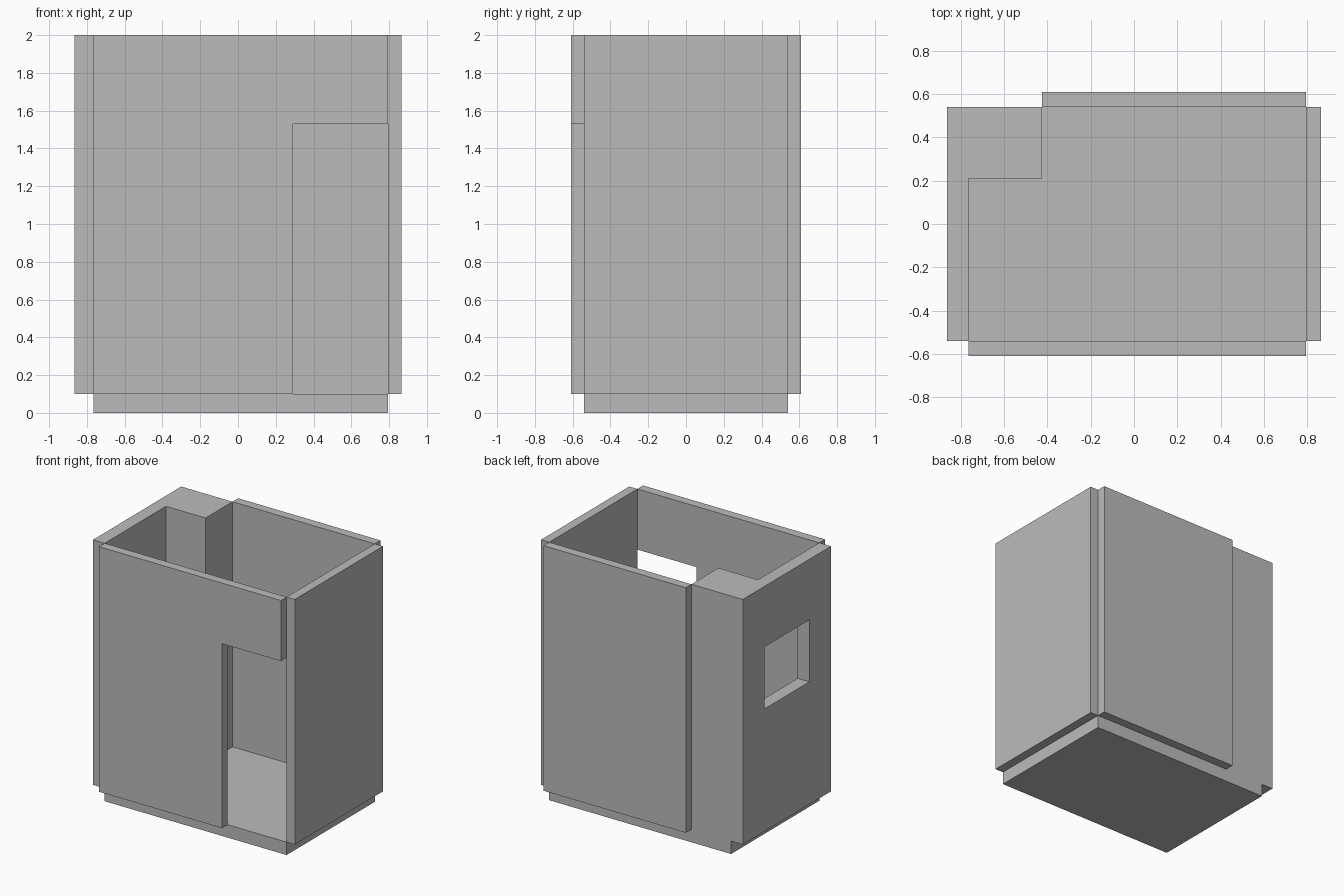
import bpy, bmesh
from mathutils import Vector

if "Cube" in bpy.data.objects:
    bpy.data.objects.remove(bpy.data.objects["Cube"])

grey = bpy.data.materials.new("light_grey")
grey.diffuse_color = (0.5, 0.5, 0.5, 1)
grey.use_nodes = True
grey.node_tree.nodes["Principled BSDF"].inputs["Base Color"].default_value = grey.diffuse_color

BASE, TOP = 0.10, 2.0          # wall bottom and top
Y = 0.54                       # half depth of the slab
XL, XR = -0.765, 0.795         # inner faces of the side walls


def prism(name, points, direction):
    """Extrude a flat outline along a direction."""
    bm = bmesh.new()
    face = bm.faces.new([bm.verts.new(p) for p in points])
    ext = bmesh.ops.extrude_face_region(bm, geom=[face])
    moved = [v for v in ext["geom"] if isinstance(v, bmesh.types.BMVert)]
    bmesh.ops.translate(bm, verts=moved, vec=Vector(direction))
    bmesh.ops.recalc_face_normals(bm, faces=bm.faces[:])
    mesh = bpy.data.meshes.new(name)
    bm.to_mesh(mesh)
    bm.free()
    mesh.materials.append(grey)
    obj = bpy.data.objects.new(name, mesh)
    bpy.context.collection.objects.link(obj)
    return obj


def box(name, x0, x1, y0, y1, z0, z1):
    pts = [(x0, y0, z0), (x1, y0, z0), (x1, y1, z0), (x0, y1, z0)]
    return prism(name, pts, (0, 0, z1 - z0))


# Floor slab and plain walls
box("floor_slab", XL, XR, -Y, Y, 0, BASE)
box("right_wall", XR, 0.865, -Y, Y, BASE, TOP)
box("back_wall", -0.425, XR, Y, 0.61, BASE, TOP)

# Front wall with a doorway notched out of its right end
door_x, door_z = 0.29, 1.53
outline = [(XL, BASE), (door_x, BASE), (door_x, door_z),
           (XR, door_z), (XR, TOP), (XL, TOP)]
prism("front_wall", [(x, -0.61, z) for x, z in outline], (0, 0.07, 0))

# Left wall, thickened into a corner column at the back
plan = [(-0.865, -Y), (XL, -Y), (XL, 0.21), (-0.425, 0.21),
        (-0.425, Y), (-0.865, Y)]
left = prism("left_wall_with_column", [(x, y, BASE) for x, y in plan],
             (0, 0, TOP - BASE))

# Window opening through the thickness of the left wall
cutter = box("window_cutter", -1.0, XL + 0.001, -0.275, 0.275, 1.05, 1.53)
cutter.hide_render = True
cutter.hide_viewport = True
cut = left.modifiers.new("window", 'BOOLEAN')
cut.operation = 'DIFFERENCE'
cut.solver = 'EXACT'
cut.object = cutter
